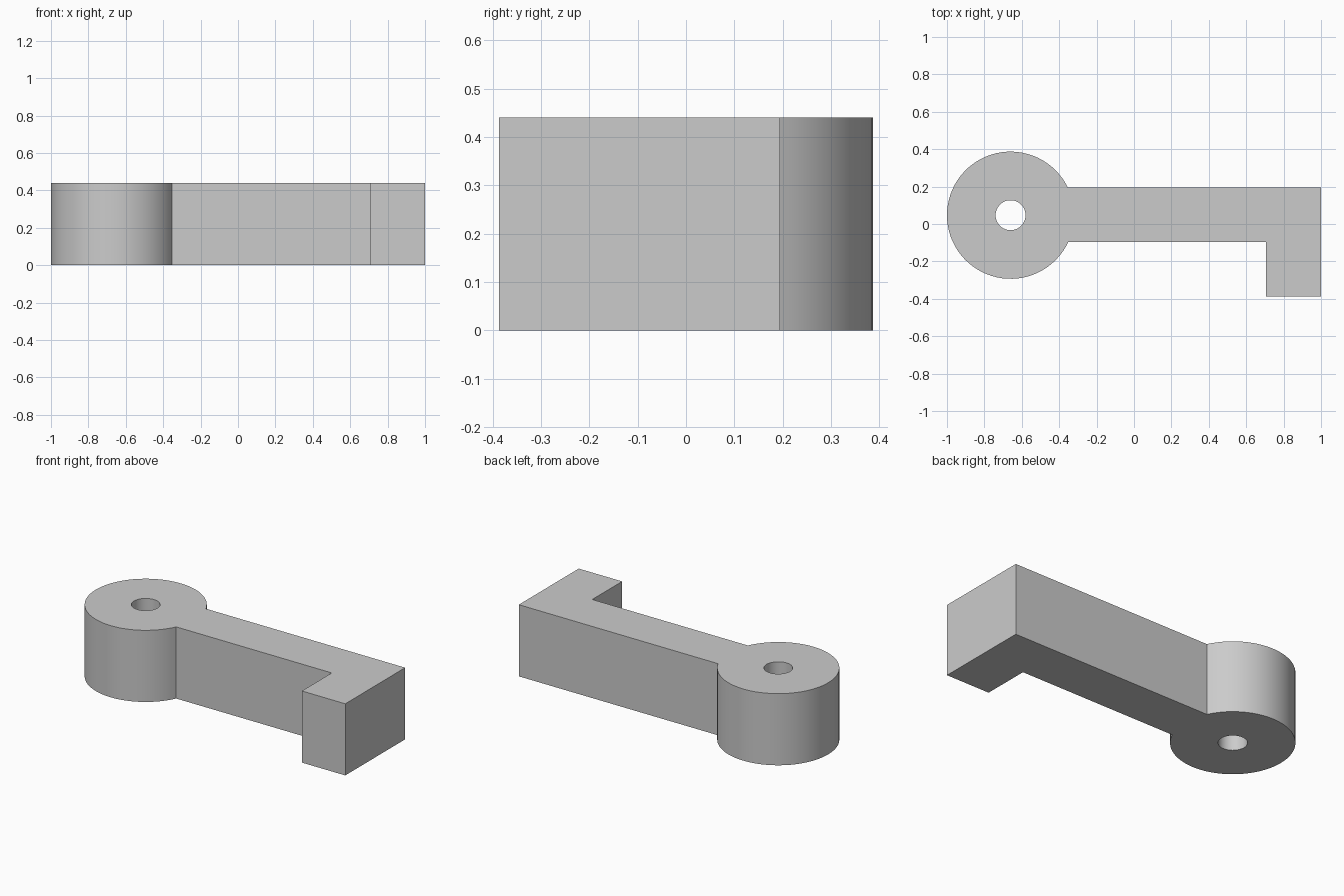
import bpy
import bmesh
from math import asin, pi, sin, cos

HEIGHT = 0.44
EYE_X, EYE_Y = -0.66, 0.047
EYE_R, HOLE_R = 0.34, 0.08
ARM_BACK, ARM_FRONT = 0.194, -0.097
TOOTH_X, TOOTH_FRONT = 0.705, -0.387

cube = bpy.data.objects.get("Cube")
if cube:
    bpy.data.objects.remove(cube, do_unlink=True)

grey = bpy.data.materials.new("plain_grey")
grey.use_nodes = True
colour = (0.6, 0.6, 0.6, 1)
grey.diffuse_color = colour
grey.node_tree.nodes["Principled BSDF"].inputs["Base Color"].default_value = colour


def arc(radius, start, end, steps):
    """Points on a circle about the eye centre."""
    angles = [start + (end - start) * i / steps for i in range(steps + 1)]
    return [(EYE_X + radius * cos(a), EYE_Y + radius * sin(a)) for a in angles]


def add_loop(bm, points):
    verts = [bm.verts.new((x, y, 0)) for x, y in points]
    for i, v in enumerate(verts):
        bm.edges.new((v, verts[i - 1]))


# Outline: round eye running into the arm, with the tooth at the far end
upper = asin((ARM_BACK - EYE_Y) / EYE_R)
lower = 2 * pi + asin((ARM_FRONT - EYE_Y) / EYE_R)
outline = arc(EYE_R, upper, lower, 64) + [
    (TOOTH_X, ARM_FRONT), (TOOTH_X, TOOTH_FRONT), (1, TOOTH_FRONT), (1, ARM_BACK)]
hole = arc(HOLE_R, 0, 2 * pi, 48)[:-1]

# Fill the flat profile around the hole, then raise it to full height
bm = bmesh.new()
add_loop(bm, outline)
add_loop(bm, hole)
bmesh.ops.triangle_fill(bm, edges=bm.edges[:], use_beauty=True)
raised = bmesh.ops.extrude_face_region(bm, geom=bm.faces[:], use_keep_orig=True)
top = [g for g in raised["geom"] if isinstance(g, bmesh.types.BMVert)]
bmesh.ops.translate(bm, verts=top, vec=(0, 0, HEIGHT))
bmesh.ops.recalc_face_normals(bm, faces=bm.faces[:])
mesh = bpy.data.meshes.new("lever_arm")
bm.to_mesh(mesh)
bm.free()

lever = bpy.data.objects.new("lever_arm", mesh)
bpy.context.collection.objects.link(lever)
mesh.materials.append(grey)

# Smooth the round walls, keep the corners crisp
bpy.ops.object.select_all(action="DESELECT")
lever.select_set(True)
bpy.context.view_layer.objects.active = lever
bpy.ops.object.shade_smooth_by_angle(angle=pi / 6)
